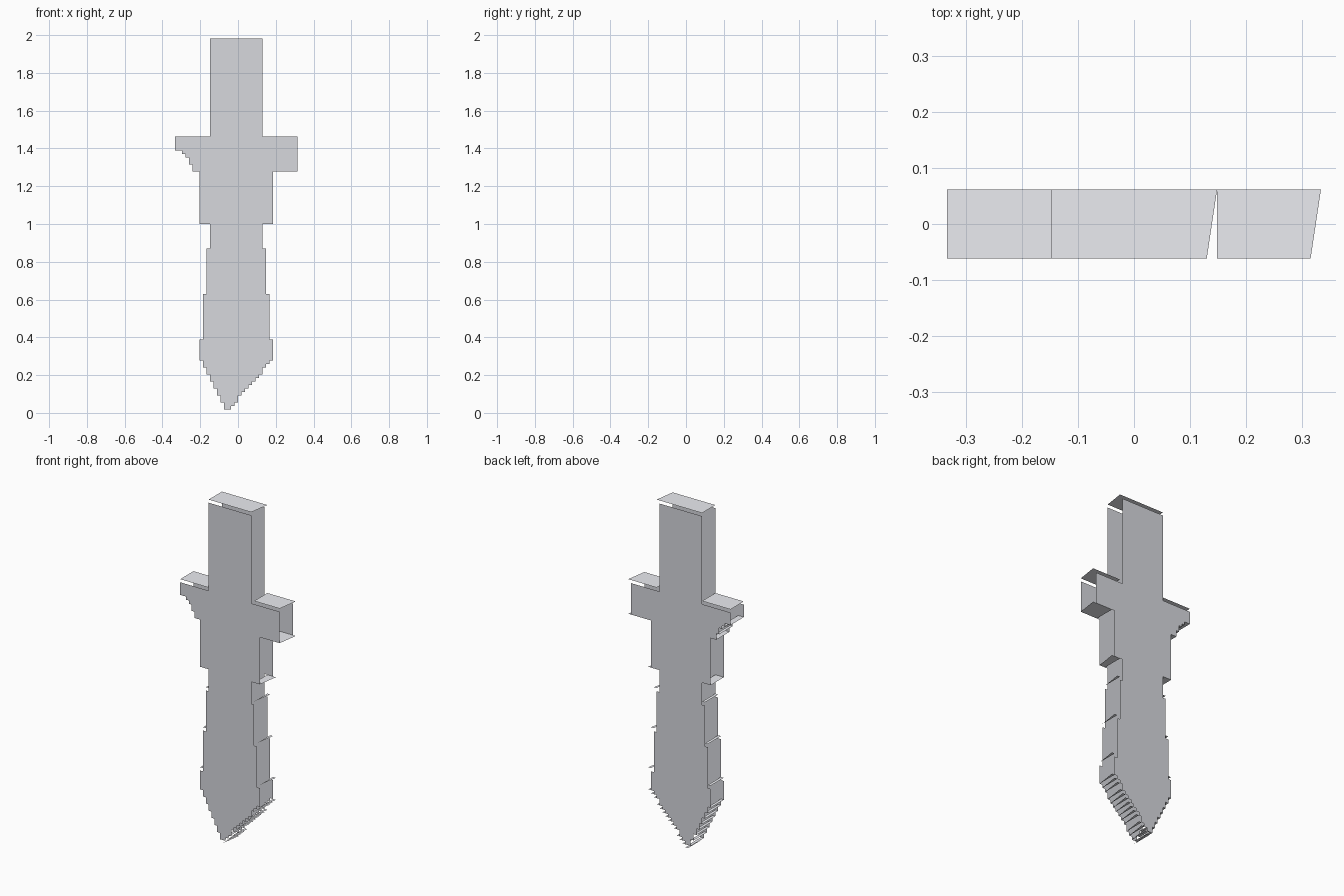
import bpy
import bmesh
from mathutils import Vector

if "Cube" in bpy.data.objects:
    bpy.data.objects.remove(bpy.data.objects["Cube"])

P = 1 / 54          # one pixel of the stepped silhouette
D = 0.0617          # half thickness
TOP = 108

# stepped profiles in pixels: (height where the step starts, edge x)
LEFT = [(1, -4), (3, -5), (5, -6), (7, -7), (9, -8), (11, -9), (13, -10),
        (15, -11), (22, -10), (35, -9), (48, -8), (54, -11), (69, -13),
        (71, -14), (73, -15), (74, -16), (75, -18), (80, -8)]
RIGHT = [(1, -1), (2, 0), (3, 1), (5, 2), (6, 3), (7, 4), (8, 5), (9, 6),
         (10, 7), (11, 8), (13, 9), (14, 10), (15, 11), (22, 10), (35, 9),
         (48, 8), (54, 11), (69, 18), (80, 8)]


def pale(name, color):
    """Pale metal material."""
    mat = bpy.data.materials.new(name)
    mat.diffuse_color = (*color, 1)
    mat.use_nodes = True
    mat.node_tree.nodes["Principled BSDF"].inputs["Base Color"].default_value = mat.diffuse_color
    return mat


sheet_metal = pale("sheet_metal", (0.68, 0.69, 0.73))
cap_metal = pale("cap_metal", (0.83, 0.84, 0.88))


def make_object(name, faces, mat):
    """Object from (points, wanted normal) pairs."""
    bm = bmesh.new()
    for pts, normal in faces:
        unique = []
        for p in pts:
            if p not in unique:
                unique.append(p)
        f = bm.faces.new([bm.verts.new(p) for p in unique])
        f.normal_update()
        if f.normal.dot(Vector(normal)) < 0:
            f.normal_flip()
    mesh = bpy.data.meshes.new(name)
    bm.to_mesh(mesh)
    bm.free()
    mesh.materials.append(mat)
    bpy.context.collection.objects.link(bpy.data.objects.new(name, mesh))


def edge_points(profile, inset):
    """Stepped edge; upward-facing steps sit one pixel below their caps."""
    pts = []
    for i, (z, x) in enumerate(profile):
        if i:
            old = profile[i - 1][1]
            if abs(x) < abs(old) and z > 15:
                z -= 1
            pts.append((old - inset, z))
        pts.append((x - inset, z))
    pts.append((profile[-1][1] - inset, TOP - 1))
    return pts


def cap(x0, x1, z, up, slanted):
    """Horizontal strip; slanted ones are a pixel shorter at the front."""
    xf = x1 - 1 if slanted else x1
    pts = [(x0 * P, -D, z * P), (xf * P, -D, z * P),
           (x1 * P, D, z * P), (x0 * P, D, z * P)]
    return pts, (0, 0, 1 if up else -1)


# front and back sheets
outline = edge_points(LEFT, 0) + edge_points(RIGHT, 1)[::-1]
for name, y in (("front_sheet", -D), ("back_sheet", D)):
    make_object(name, [([(x * P, y, z * P) for x, z in outline], (0, y, 0))],
                sheet_metal)

# horizontal strips on every step
caps = [cap(-8, 8, TOP, True, True), cap(-3, -2, 0, False, True),
        cap(-4, -3, 1, False, False), cap(-2, -1, 1, False, True)]
for profile, slanted in ((LEFT, False), (RIGHT, True)):
    for (_, a), (z, b) in zip(profile, profile[1:]):
        up = (b < a) if slanted else (b > a)
        caps.append(cap(min(a, b), max(a, b), z, up, slanted))
make_object("step_caps", caps, cap_metal)
